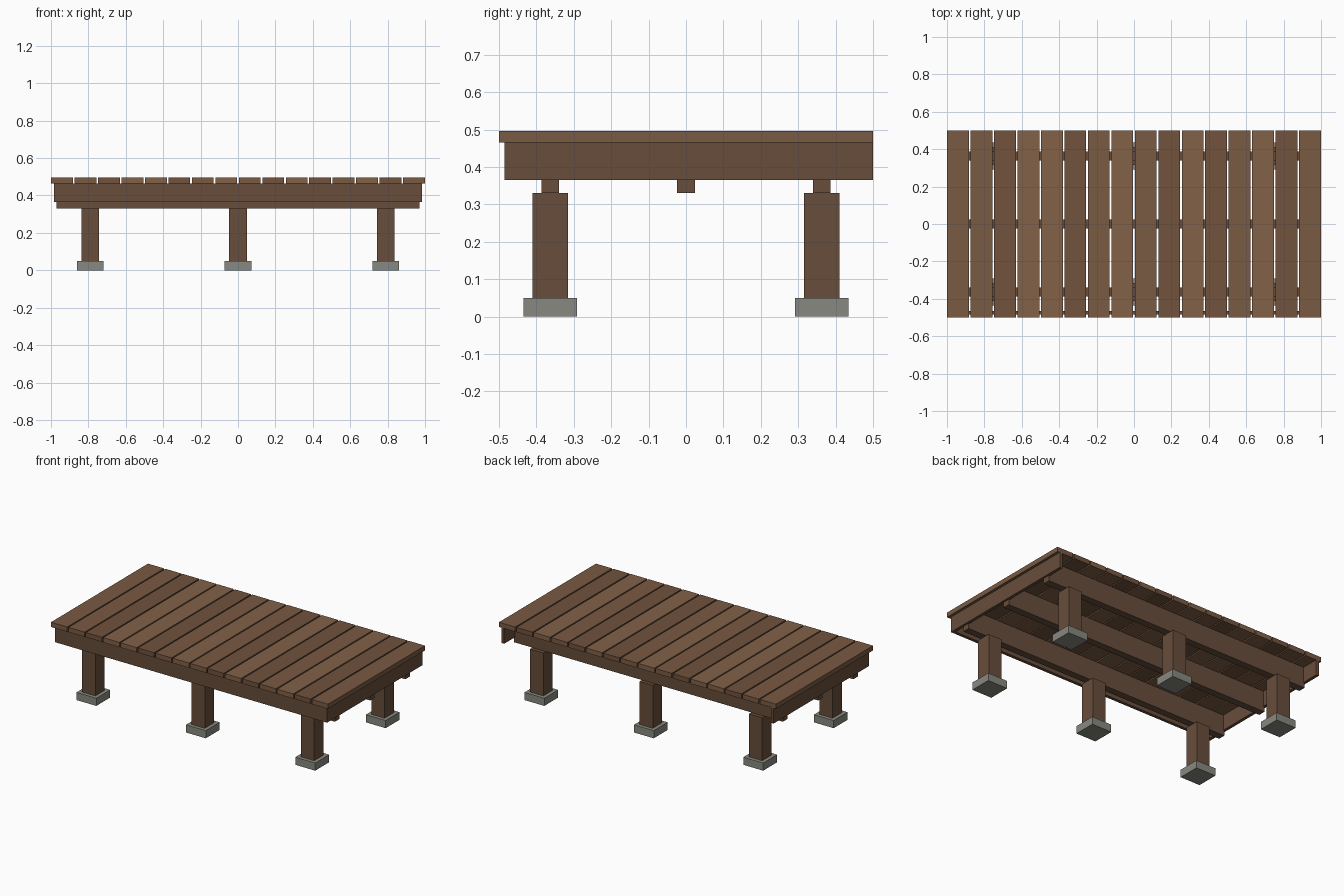
import bpy

if "Cube" in bpy.data.objects:
    bpy.data.objects.remove(bpy.data.objects["Cube"])


def material(name, rgb):
    m = bpy.data.materials.new(name)
    m.diffuse_color = (*rgb, 1)
    m.use_nodes = True
    m.node_tree.nodes["Principled BSDF"].inputs["Base Color"].default_value = m.diffuse_color
    return m


frame_wood = material("frame_wood", (0.135, 0.075, 0.043))
concrete = material("concrete", (0.25, 0.25, 0.22))
board_woods = [
    material("board_wood_dark", (0.165, 0.085, 0.048)),
    material("board_wood_mid", (0.195, 0.103, 0.056)),
    material("board_wood_light", (0.225, 0.122, 0.066)),
]


def box(name, x, y, z, mat):
    """Box from (min, max) ranges on each axis."""
    bpy.ops.mesh.primitive_cube_add(size=1)
    ob = bpy.context.object
    ob.name = name
    ob.location = [(a + b) / 2 for a, b in (x, y, z)]
    ob.scale = [b - a for a, b in (x, y, z)]
    bpy.ops.object.transform_apply(location=False, rotation=False, scale=True)
    ob.data.materials.append(mat)
    return ob


def around(c, w):
    return (c - w / 2, c + w / 2)


# Deck boards running front to back
COUNT, WIDTH = 16, 0.117
pitch = (2 - WIDTH) / (COUNT - 1)
shades = [1, 1, 0, 2, 2, 0, 1, 2, 1, 0, 2, 0, 1, 2, 0, 1]
for i in range(COUNT):
    x = -1 + WIDTH / 2 + i * pitch
    box(f"deck_board_{i + 1}", around(x, WIDTH), (-0.5, 0.5), (0.465, 0.496),
        board_woods[shades[i]])

# Fascia on the front and both ends, the back is open
FASCIA_Z = (0.365, 0.465)
box("front_fascia", (-0.983, 0.983), (-0.485, -0.465), FASCIA_Z, frame_wood)
for side, name in ((-1, "left"), (1, "right")):
    box(f"{name}_fascia", around(side * 0.973, 0.02), (-0.465, 0.5), FASCIA_Z, frame_wood)

# Long beams under the boards
for y, name in ((-0.363, "front"), (0, "middle"), (0.363, "back")):
    box(f"{name}_beam", (-0.97, 0.97), around(y, 0.047), (0.33, 0.465), frame_wood)

# Posts on concrete footings
for y, row in ((-0.363, "front"), (0.363, "back")):
    for x, col in ((-0.79, "left"), (0, "middle"), (0.79, "right")):
        box(f"{row}_{col}_post", around(x, 0.096), around(y, 0.096), (0.05, 0.33), frame_wood)
        box(f"{row}_{col}_footing", around(x, 0.143), around(y, 0.143), (0, 0.05), concrete)
